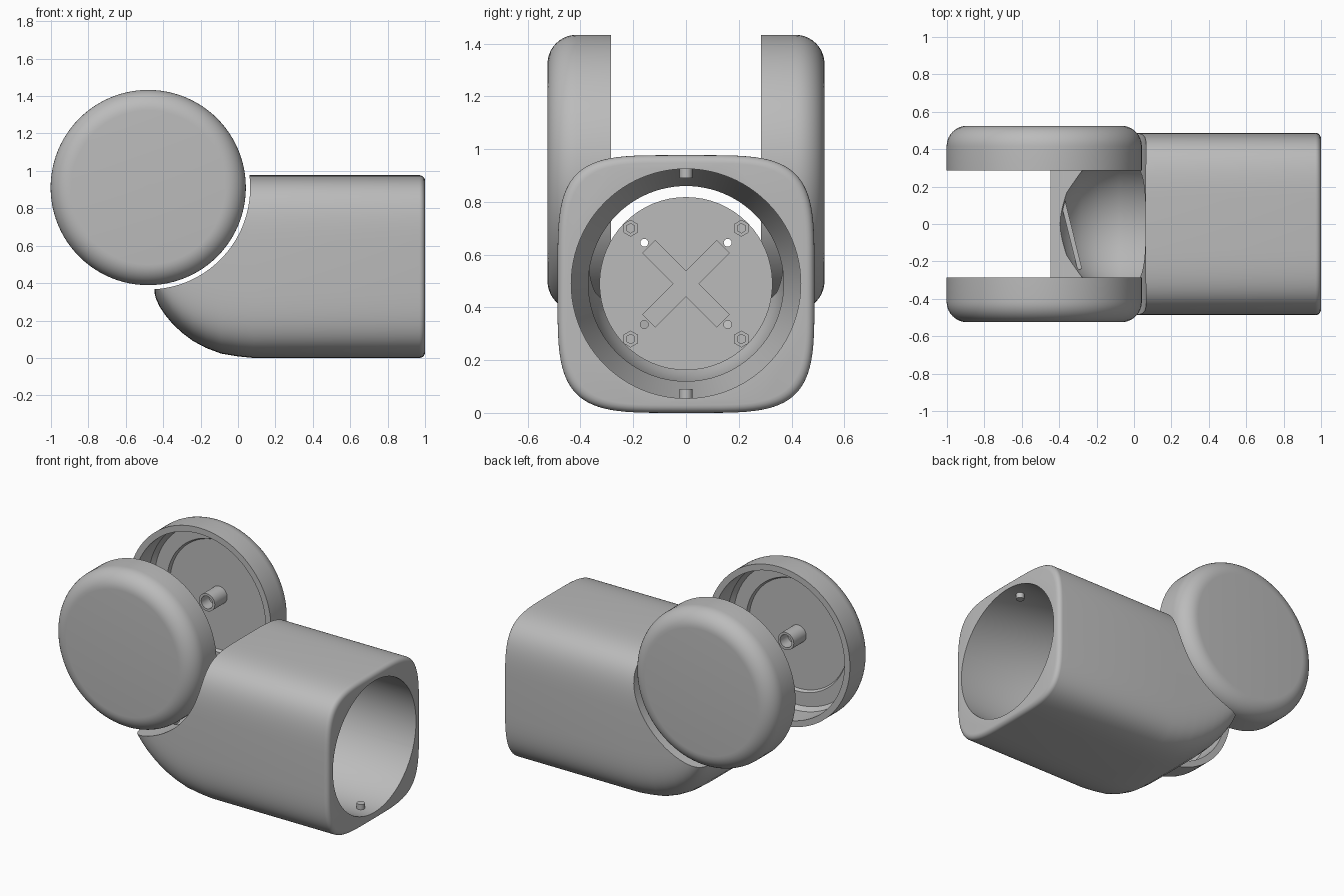
import bpy, bmesh, math
from mathutils import Matrix, Vector

cube = bpy.data.objects.get("Cube")
if cube:
    bpy.data.objects.remove(cube, do_unlink=True)

grey = bpy.data.materials.new("grey")
grey.use_nodes = True
GREY = (0.5, 0.5, 0.5, 1)
grey.diffuse_color = GREY
grey.node_tree.nodes["Principled BSDF"].inputs["Base Color"].default_value = GREY

HUB = Vector((-0.48, 0, 0.911))     # pivot of the two round caps
BORE_Z = 0.49
TO_Y = Matrix.Rotation(-math.pi / 2, 4, 'X')   # z axis -> +y
TO_X = Matrix.Rotation(math.pi / 2, 4, 'Y')    # z axis -> +x


def finish(name, bm):
    bmesh.ops.recalc_face_normals(bm, faces=bm.faces)
    mesh = bpy.data.meshes.new(name)
    bm.to_mesh(mesh)
    bm.free()
    mesh.materials.append(grey)
    ob = bpy.data.objects.new(name, mesh)
    bpy.context.collection.objects.link(ob)
    return ob


def smooth(ob, angle=35):
    bpy.ops.object.select_all(action='DESELECT')
    ob.select_set(True)
    bpy.context.view_layer.objects.active = ob
    bpy.ops.object.shade_smooth_by_angle(angle=math.radians(angle))


def loft(name, rings):
    """Skin a list of equal rings and cap both ends."""
    bm = bmesh.new()
    loops = [[bm.verts.new(p) for p in ring] for ring in rings]
    n = len(loops[0])
    for a, b in zip(loops, loops[1:]):
        for i in range(n):
            j = (i + 1) % n
            bm.faces.new((a[i], a[j], b[j], b[i]))
    bm.faces.new(loops[0])
    bm.faces.new(loops[-1])
    return finish(name, bm)


def turned(name, profile, matrix, n=96):
    """Lathe (radius, height) points round z, then place with a matrix."""
    return loft(name, [[matrix @ Vector((r * math.cos(2 * math.pi * i / n),
                                         r * math.sin(2 * math.pi * i / n), h))
                        for i in range(n)] for r, h in profile])


def box(name, size, matrix):
    bm = bmesh.new()
    bmesh.ops.create_cube(bm, size=1, matrix=matrix @ Matrix.Diagonal((*size, 1)))
    return finish(name, bm)


def subtract(ob, cutter):
    cutter.hide_render = True
    mod = ob.modifiers.new("cut", 'BOOLEAN')
    mod.operation, mod.solver, mod.object = 'DIFFERENCE', 'EXACT', cutter
    bpy.context.view_layer.objects.active = ob
    bpy.ops.object.modifier_apply(modifier=mod.name)
    bpy.data.objects.remove(cutter, do_unlink=True)


def section(x, bottom, inset=0.0, n=96):
    """Rounded-square outline across the body."""
    top, half = 0.977 - inset, 0.487 - inset
    bottom += inset
    mid, tall = (top + bottom) / 2, (top - bottom) / 2
    ring = []
    for i in range(n):
        c, s = math.cos(2 * math.pi * i / n), math.sin(2 * math.pi * i / n)
        ring.append((x, math.copysign(abs(c) ** 0.46, c) * half,
                     mid + math.copysign(abs(s) ** 0.46, s) * tall))
    return ring


# Body: rounded-square tube whose underside curves up to a lip
underside = [(-0.447, 0.35), (-0.44, 0.32), (-0.42, 0.275), (-0.39, 0.23),
             (-0.35, 0.182), (-0.3, 0.135), (-0.24, 0.09), (-0.17, 0.053),
             (-0.09, 0.023), (0, 0.008), (0.08, 0)]
rings = [section(x, z) for x, z in underside]
for k in range(6):
    a = math.pi / 2 * k / 5
    rings.append(section(0.97 + 0.03 * math.sin(a), 0, 0.03 * (1 - math.cos(a))))
body = loft("body", rings)

# Concave seat for the caps, then the stepped round bore
subtract(body, turned("seat_cutter", [(0.545, -0.8), (0.545, 0.8)],
                      Matrix.Translation(HUB) @ TO_Y, 128))
subtract(body, turned("bore_cutter",
                      [(0.435, 1.1), (0.435, 0.3), (0.37, 0.2), (0.37, -0.08),
                       (0.345, -0.18), (0.295, -0.28), (0.2, -0.36), (0.08, -0.41)],
                      Matrix.Translation((0, 0, BORE_Z)) @ TO_X))
smooth(body)

# Two hollow caps with rounded outer rims and a socketed centre post
for side, label in ((1, "back"), (-1, "front")):
    place = Matrix.Translation(HUB) @ Matrix.Diagonal((1, side, 1, 1)) @ TO_Y
    profile = [(0.01, 0.49), (0.36, 0.49), (0.37, 0.47), (0.46, 0.47),
               (0.482, 0.44), (0.482, 0.285), (0.522, 0.285)]
    for k in range(11):
        a = math.pi / 2 * k / 10
        profile.append((0.412 + 0.11 * math.cos(a), 0.415 + 0.11 * math.sin(a)))
    profile.append((0.01, 0.525))
    smooth(turned(label + "_cap", profile, place))
    smooth(turned(label + "_cap_post",
                  [(0.01, 0.495), (0.058, 0.495), (0.058, 0.36), (0.042, 0.36),
                   (0.042, 0.44), (0.01, 0.44)], place, 32))

# Round mounting plate deep in the bore
at_plate = Matrix.Translation((0.1, 0, BORE_Z)) @ TO_X
plate = turned("mounting_plate", [(0.328, -0.015), (0.328, 0.015)], at_plate, 64)
for sy in (1, -1):
    for sz in (1, -1):
        hole = Matrix.Translation((0.1, sy * 0.158, BORE_Z + sz * 0.155)) @ TO_X
        subtract(plate, turned("hole_cutter", [(0.015, -0.1), (0.015, 0.1)], hole, 16))
        bolt = Matrix.Translation((0.12, sy * 0.21, BORE_Z + sz * 0.21)) @ TO_X
        turned("plate_bolt", [(0.032, -0.02), (0.032, 0.012), (0.018, 0.012),
                              (0.018, 0.004)], bolt, 6)
smooth(plate)

# Cross of shallow ribs, each arm stopping short of its hole
for k in range(4):
    turn = Matrix.Rotation(math.pi / 4 + k * math.pi / 2, 4, 'X')
    arm = Matrix.Translation((0.118, 0, BORE_Z)) @ turn @ Matrix.Translation((0, 0.1, 0))
    box("plate_rib", (0.012, 0.2, 0.07), arm)

# Locating pegs at the mouth of the bore
for sign, label in ((1, "upper"), (-1, "lower")):
    at_peg = Matrix.Translation((0.9, 0, BORE_Z + sign * 0.42))
    smooth(turned(label + "_peg", [(0.025, -0.02), (0.025, 0.02)], at_peg, 24))

# Slanted rib behind the lip
box("slanted_rib", (0.025, 0.5, 0.07),
    Matrix.Translation((-0.35, 0, 0.325)) @ Matrix.Rotation(math.radians(14), 4, 'Z'))
